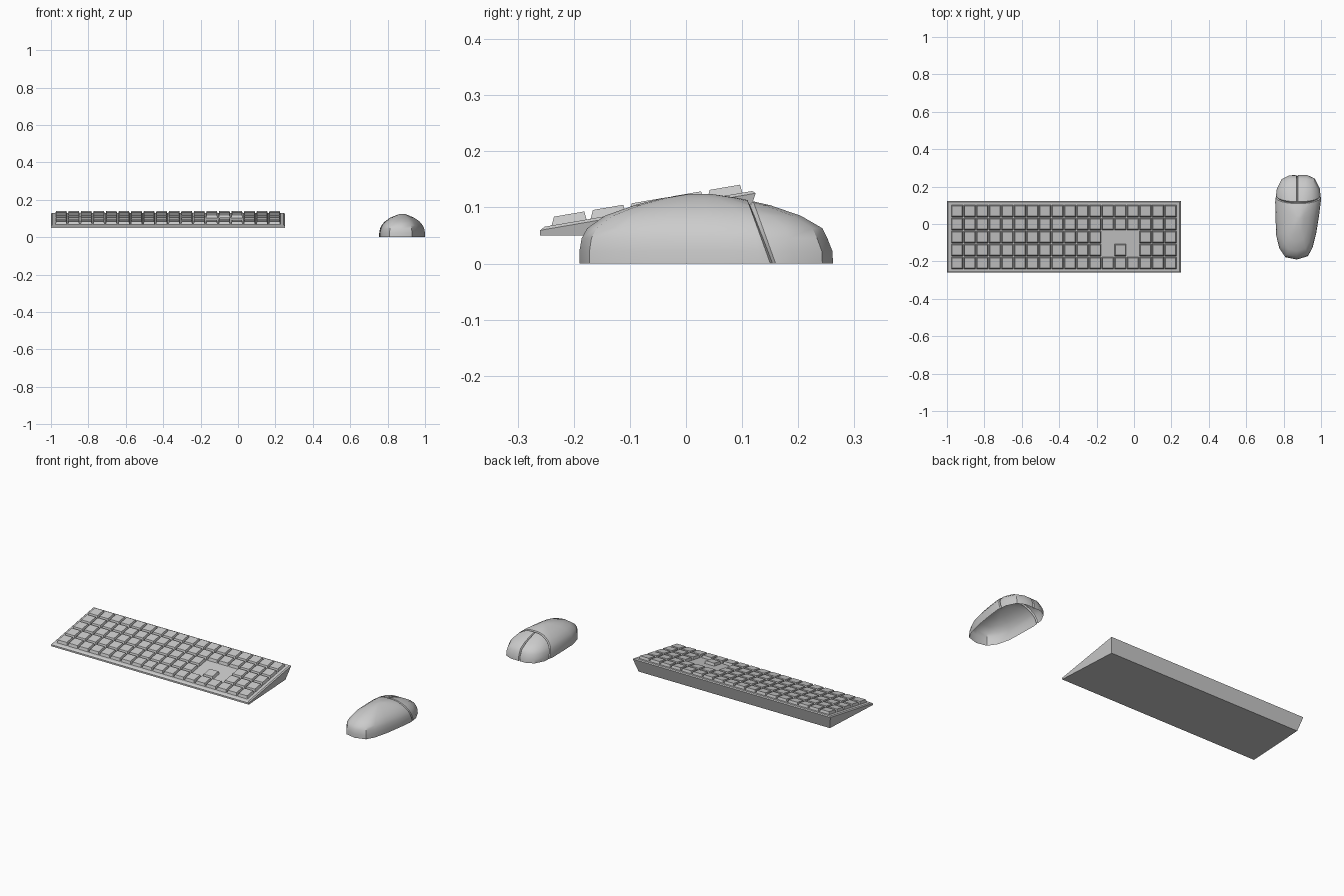
import bpy, bmesh
from mathutils import Vector

if "Cube" in bpy.data.objects:
    bpy.data.objects.remove(bpy.data.objects["Cube"])


def loft(bm, rings, bottom=True, top=True):
    """Skin a stack of closed rings, optionally capped."""
    vs = [[bm.verts.new(p) for p in r] for r in rings]
    n = len(vs[0])
    for a, b in zip(vs, vs[1:]):
        for i in range(n):
            j = (i + 1) % n
            bm.faces.new((a[i], a[j], b[j], b[i]))
    if bottom:
        bm.faces.new(vs[0][::-1])
    if top:
        bm.faces.new(vs[-1])


def finish(bm, name, smooth=None):
    me = bpy.data.meshes.new(name)
    bm.normal_update()
    bm.to_mesh(me)
    bm.free()
    ob = bpy.data.objects.new(name, me)
    bpy.context.collection.objects.link(ob)
    if smooth:
        bpy.context.view_layer.objects.active = ob
        ob.select_set(True)
        bpy.ops.object.shade_smooth_by_angle(angle=smooth)
        ob.select_set(False)
    return ob


def deck_z(y):
    return 0.066 + 0.172 * (y + 0.25)


def rect(x0, x1, y0, y1, zf):
    return [(x, y, zf(y)) for x, y in ((x0, y0), (x1, y0), (x1, y1), (x0, y1))]


# Keyboard case: wedge with undercut back and chamfered rim
bm = bmesh.new()
X0, X1, Y0, Y1 = -1.0, 0.25, -0.26, 0.124
bottom = [(X0, Y0, .05), (X1, Y0, .05), (X1 - .02, .10, .05), (X0 + .02, .10, .05)]
loft(bm, [bottom,
          rect(X0, X1, Y0, Y1, lambda y: deck_z(y) - .005),
          rect(X0 + .006, X1 - .006, Y0 + .008, Y1 - .006, deck_z)])
finish(bm, "keyboard_case")

# Keys: tapered caps in an 18 x 5 grid, leaving space around the arrow keys
bm = bmesh.new()
px, py = 1.208 / 18, 0.347 / 5
for row in range(5):
    for col in range(18):
        if (row == 2 and col in (12, 13, 14)) or (row == 1 and col in (12, 14)):
            continue
        x, y = -0.979 + (col + .5) * px, -0.243 + (row + .5) * py
        loft(bm, [rect(x - a, x + a, y - a, y + a, lambda v: deck_z(v) + h)
                  for a, h in ((.032, -.003), (.027, .015))], bottom=False)
finish(bm, "keys")

# Mouse shell: outline (counter-clockwise) stacked in shrinking levels, open below
outline = [(.93, -.172), (.955, -.125), (.975, -.045), (.99, .05), (1.0, .13),
           (.993, .19), (.967, .243), (.925, .262), (.878, .262), (.83, .26),
           (.79, .24), (.764, .19), (.755, .12), (.757, .03), (.76, -.06),
           (.777, -.13), (.81, -.178), (.87, -.19)]
levels = [(0, 1, -.19, .262), (.022, 1, -.19, .261), (.045, .965, -.186, .252),
          (.063, .90, -.176, .243), (.085, .75, -.145, .205), (.104, .52, -.092, .15),
          (.117, .28, -.04, .092), (.124, .1, .005, .045)]
bm = bmesh.new()
CX = 0.878
loft(bm, [[(CX + (x - CX) * w, y0 + (y + .19) / .452 * (y1 - y0), z) for x, y in outline]
          for z, w, y0, y1 in levels], bottom=False)

# Mouse button seams: V grooves cut across and along the shell
seam_n = Vector((0, 1, .36)).normalized()
seam_p = Vector((0, .155, 0))


def groove(co, no, keep, half=.0045, depth=.007):
    mid = []
    for d in (-half, half, 0):
        faces = [f for f in bm.faces if keep(f.calc_center_median())]
        geom = set(faces)
        for f in faces:
            geom.update(f.verts)
            geom.update(f.edges)
        res = bmesh.ops.bisect_plane(bm, geom=list(geom), dist=1e-5,
                                     plane_co=co + no * d, plane_no=no)
        mid = [g for g in res["geom_cut"] if isinstance(g, bmesh.types.BMVert)]
    bm.normal_update()
    moves = [(v, v.normal.copy()) for v in mid]
    for v, n in moves:
        v.co -= n * depth
        v.co.z = max(v.co.z, 0)


groove(seam_p, seam_n, lambda c: True)
groove(Vector((.872, 0, 0)), Vector((1, 0, 0)),
       lambda c: (c - seam_p).dot(seam_n) > .004)
finish(bm, "mouse_shell", smooth=.6)
